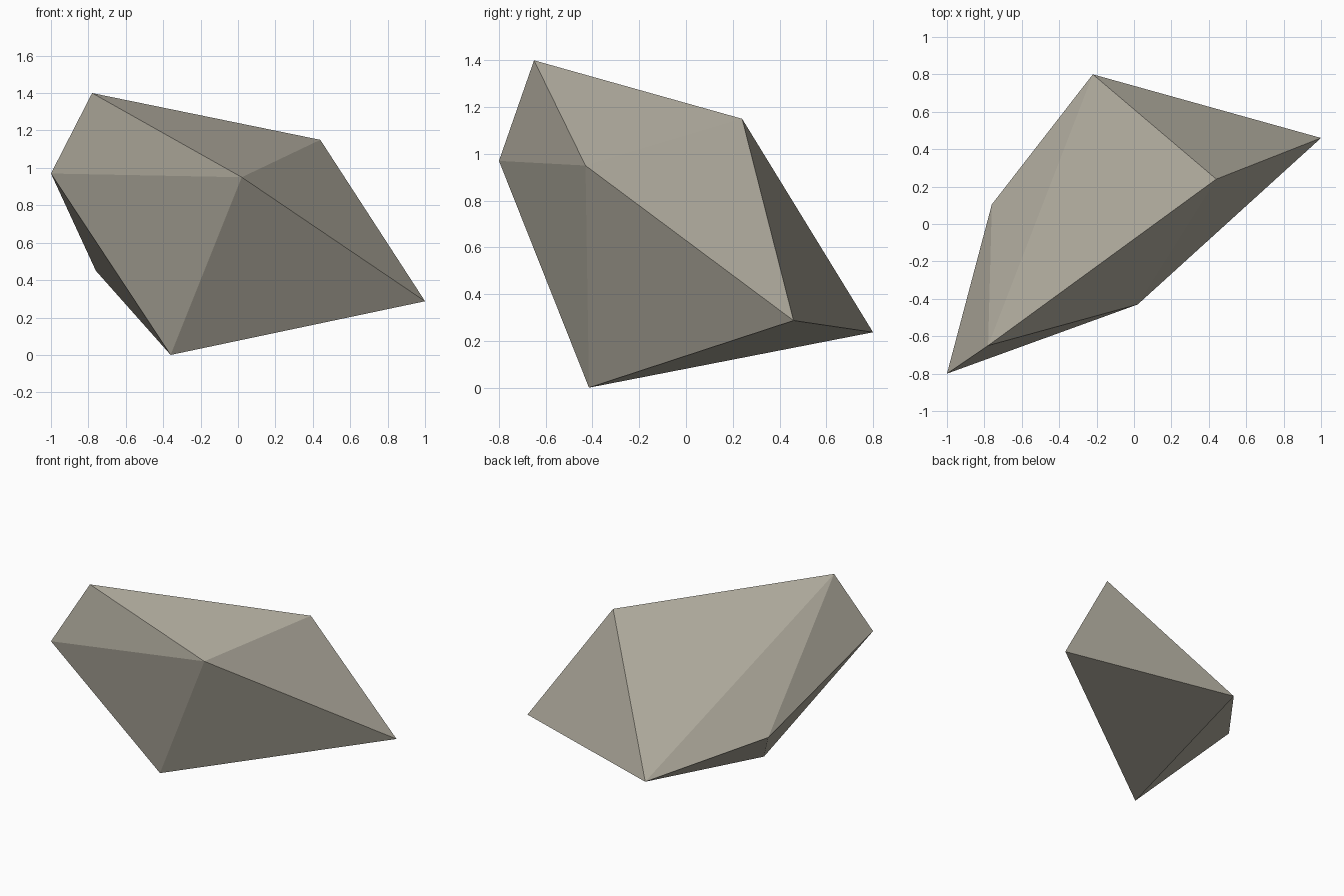
import bpy, bmesh

if "Cube" in bpy.data.objects:
    bpy.data.objects.remove(bpy.data.objects["Cube"])

# Single stone colour
stone = bpy.data.materials.new("warm_grey_stone")
stone.diffuse_color = (0.42, 0.395, 0.33, 1)
stone.use_nodes = True
stone.node_tree.nodes["Principled BSDF"].inputs["Base Color"].default_value = stone.diffuse_color

# Corner points of the faceted boulder; the hull makes its flat faces
corners = [
    (-0.78, -0.65, 1.40),   # peak
    (-1.00, -0.80, 0.97),   # left front tip
    (0.02, -0.43, 0.95),    # front ridge
    (0.44, 0.24, 1.15),     # right shoulder
    (1.00, 0.46, 0.287),    # right tip
    (-0.36, -0.415, 0.0),   # foot
    (-0.22, 0.80, 0.237),   # back tip
    (-0.76, 0.105, 0.45),   # left back
]

bm = bmesh.new()
for c in corners:
    bm.verts.new(c)
bmesh.ops.convex_hull(bm, input=bm.verts[:])
bmesh.ops.recalc_face_normals(bm, faces=bm.faces[:])
mesh = bpy.data.meshes.new("boulder")
bm.to_mesh(mesh)
bm.free()
mesh.materials.append(stone)
boulder = bpy.data.objects.new("boulder", mesh)
bpy.context.collection.objects.link(boulder)
